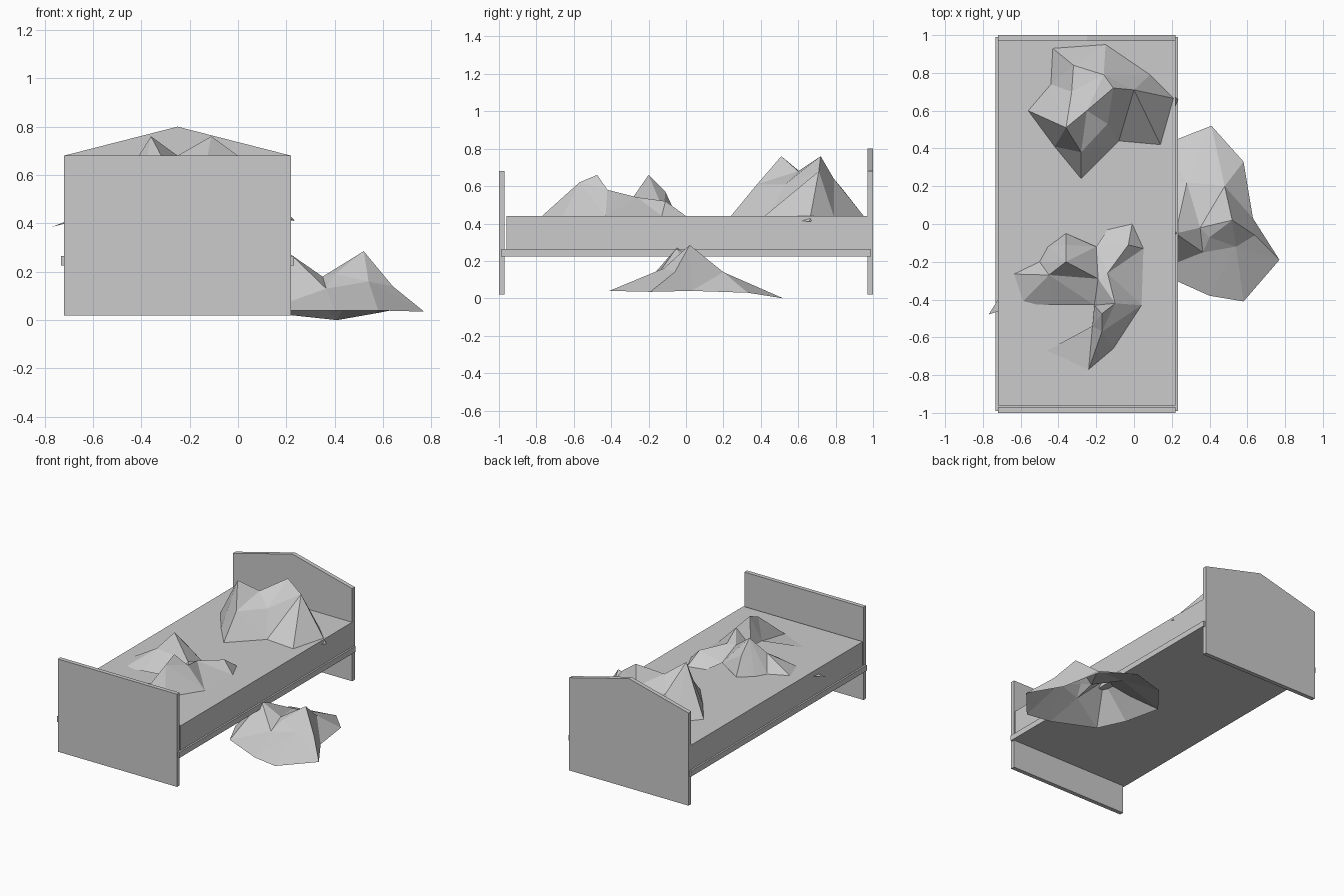
import bpy
import bmesh
from mathutils import Vector
from mathutils.geometry import delaunay_2d_cdt


def finish(name, bm):
    mesh = bpy.data.meshes.new(name)
    bm.to_mesh(mesh)
    bm.free()
    obj = bpy.data.objects.new(name, mesh)
    bpy.context.collection.objects.link(obj)
    return obj


def box(name, x0, x1, y0, y1, z0, z1):
    board(name, [(x0, z0), (x1, z0), (x1, z1), (x0, z1)], y0, y1)


def board(name, profile, y0, y1):
    """Extrude an x/z profile along y."""
    bm = bmesh.new()
    face = bm.faces.new([bm.verts.new((x, y0, z)) for x, z in profile])
    res = bmesh.ops.extrude_face_region(bm, geom=[face])
    moved = [g for g in res["geom"] if isinstance(g, bmesh.types.BMVert)]
    bmesh.ops.translate(bm, verts=moved, vec=(0, y1 - y0, 0))
    bmesh.ops.recalc_face_normals(bm, faces=bm.faces)
    finish(name, bm)


def cloth(name, rim, folds):
    """Open crumpled sheet: an outline plus fold points, triangulated from above."""
    pts = [Vector(p) for p in rim + folds]
    loop = list(range(len(rim)))
    out = delaunay_2d_cdt([p.xy for p in pts], [], [loop], 1, 1e-5)
    bm = bmesh.new()
    verts = []
    for co, src in zip(out[0], out[3]):
        z = pts[src[0]].z if src else 0.44
        verts.append(bm.verts.new((co.x, co.y, z)))
    for f in out[2]:
        bm.faces.new([verts[i] for i in f])
    bmesh.ops.recalc_face_normals(bm, faces=bm.faces)
    bm.normal_update()
    if sum(f.normal.z for f in bm.faces) < 0:
        bmesh.ops.reverse_faces(bm, faces=bm.faces)
    finish(name, bm)


# Bed frame and mattress
L, R = -0.72, 0.22
board("headboard", [(L, 0.02), (R, 0.02), (R, 0.68), (-0.25, 0.8), (L, 0.68)], 0.97, 1.0)
box("footboard", L, R, -1.0, -0.97, 0.02, 0.68)
box("bed_base", L - 0.012, R + 0.012, -0.99, 0.99, 0.225, 0.265)
box("mattress", L, R, -0.96, 0.97, 0.265, 0.44)

# Crumpled bedding near the headboard
cloth("upper_bedding",
      [(-0.59, 0.86, 0.44), (-0.44, 0.74, 0.44), (-0.56, 0.60, 0.44),
       (-0.42, 0.41, 0.44), (-0.28, 0.24, 0.44), (-0.07, 0.15, 0.44),
       (-0.08, 0.44, 0.44), (0.14, 0.42, 0.44), (0.235, 0.66, 0.41),
       (0.085, 0.79, 0.44), (-0.15, 0.95, 0.44), (-0.43, 0.93, 0.44)],
      [(-0.36, 0.51, 0.76), (-0.11, 0.72, 0.76), (-0.25, 0.60, 0.68),
       (-0.28, 0.38, 0.61), (-0.14, 0.53, 0.61), (0.0, 0.71, 0.68),
       (-0.33, 0.70, 0.60), (-0.32, 0.84, 0.58), (-0.16, 0.79, 0.64)])

# Crumpled bedding near the footboard
cloth("lower_bedding",
      [(-0.26, 0.08, 0.44), (-0.455, -0.12, 0.44), (-0.50, -0.20, 0.44),
       (-0.635, -0.265, 0.44), (-0.77, -0.48, 0.385), (-0.60, -0.42, 0.43),
       (-0.44, -0.43, 0.45), (-0.21, -0.43, 0.47), (-0.22, -0.54, 0.47),
       (-0.46, -0.67, 0.44), (-0.24, -0.77, 0.44), (-0.11, -0.66, 0.44),
       (0.04, -0.43, 0.44), (0.05, -0.13, 0.44), (-0.01, 0.0, 0.44),
       (-0.14, -0.03, 0.44), (-0.20, -0.12, 0.47), (-0.36, -0.05, 0.44)],
      [(-0.36, -0.20, 0.66), (-0.17, -0.475, 0.66), (-0.19, -0.29, 0.53),
       (-0.14, -0.26, 0.54), (-0.17, -0.57, 0.62), (-0.03, -0.11, 0.52),
       (-0.10, -0.42, 0.58), (-0.45, -0.27, 0.55), (-0.36, -0.11, 0.57)])

# Blanket heap on the floor, partly under the bed
cloth("floor_blanket",
      [(0.77, -0.19, 0.035), (0.63, 0.03, 0.04), (0.58, 0.33, 0.03),
       (0.41, 0.52, 0.0), (0.13, 0.41, 0.03), (-0.04, 0.20, 0.04),
       (0.02, -0.06, 0.04), (0.11, -0.25, 0.04), (0.40, -0.38, 0.04),
       (0.58, -0.41, 0.04)],
      [(0.52, 0.02, 0.285), (0.22, -0.05, 0.27), (0.35, -0.02, 0.18),
       (0.40, -0.07, 0.19), (0.48, 0.20, 0.14), (0.365, -0.15, 0.13),
       (0.54, -0.12, 0.16), (0.64, -0.06, 0.14), (0.28, 0.22, 0.13),
       (0.10, 0.08, 0.14)])
